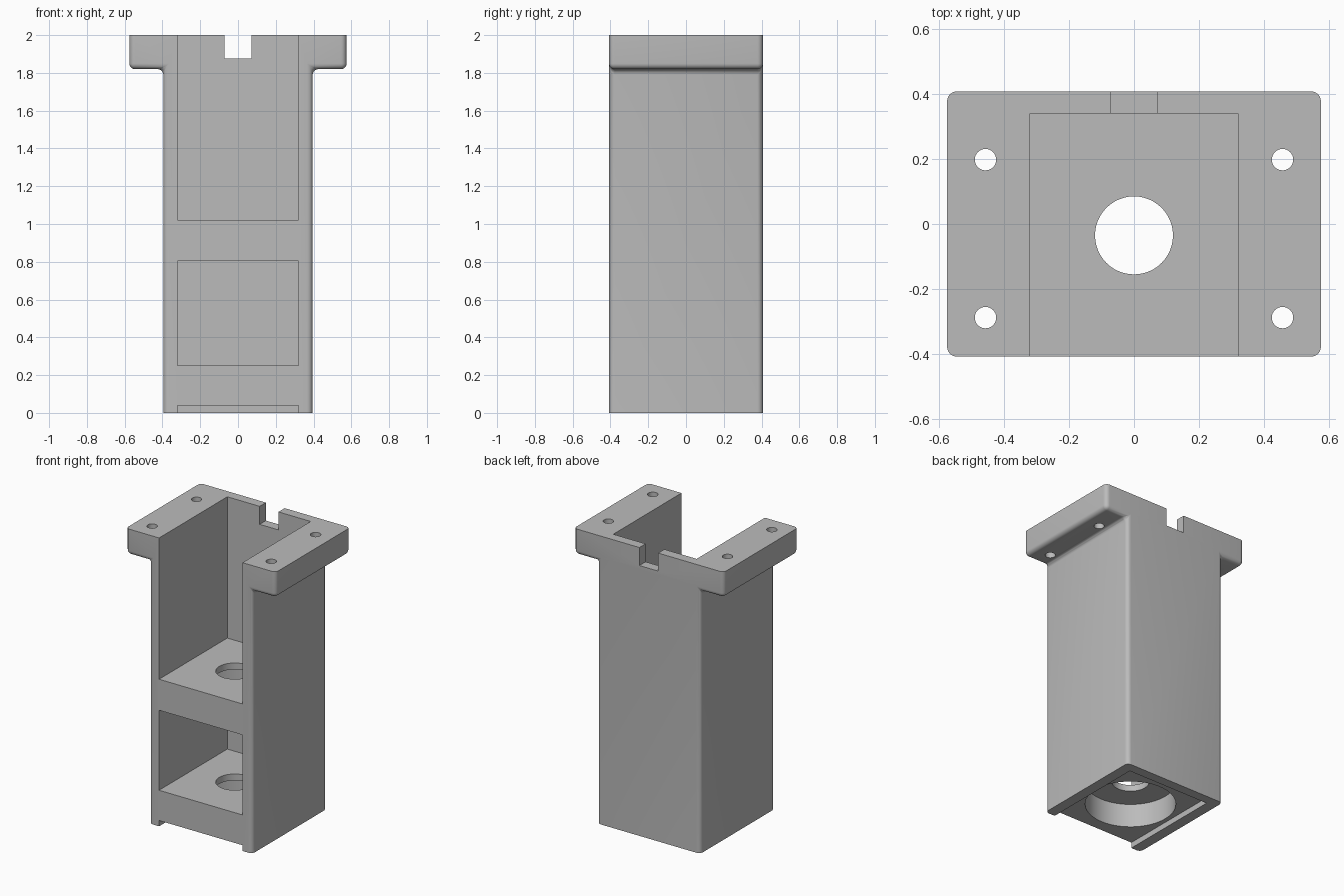
import bpy, bmesh, math
from mathutils import Matrix, Vector

cube = bpy.data.objects.get("Cube")
if cube:
    bpy.data.objects.remove(cube, do_unlink=True)

grey = bpy.data.materials.new("light_grey")
grey.use_nodes = True
grey.diffuse_color = (0.5, 0.5, 0.5, 1)
grey.node_tree.nodes["Principled BSDF"].inputs["Base Color"].default_value = (0.5, 0.5, 0.5, 1)

BODY_X, FLANGE_X, HALF_Y = 0.395, 0.575, 0.408
FLANGE_Z, TOP = 1.82, 2.0
POCKET_X, POCKET_BACK = 0.32, 0.34
BORE_Y = -0.035


def make_object(bm, name):
    mesh = bpy.data.meshes.new(name)
    bm.to_mesh(mesh)
    bm.free()
    mesh.materials.append(grey)
    obj = bpy.data.objects.new(name, mesh)
    bpy.context.collection.objects.link(obj)
    return obj


def cut(target, bm):
    """Subtract a cutter, then discard it."""
    cutter = make_object(bm, "cutter")
    cutter.hide_render = True
    mod = target.modifiers.new("cut", "BOOLEAN")
    mod.operation = "DIFFERENCE"
    mod.solver = "EXACT"
    mod.object = cutter
    bpy.context.view_layer.objects.active = target
    bpy.ops.object.modifier_apply(modifier=mod.name)
    bpy.data.objects.remove(cutter, do_unlink=True)


def cut_box(target, half_x, y0, y1, z0, z1):
    bm = bmesh.new()
    size = Matrix.Diagonal((2 * half_x, y1 - y0, z1 - z0, 1))
    bmesh.ops.create_cube(bm, size=1, matrix=Matrix.Translation((0, (y0 + y1) / 2, (z0 + z1) / 2)) @ size)
    cut(target, bm)


def cut_hole(target, x, y, radius, z0, z1, sides=48):
    bm = bmesh.new()
    bmesh.ops.create_cone(bm, cap_ends=True, segments=sides, radius1=radius, radius2=radius,
                          depth=z1 - z0, matrix=Matrix.Translation((x, y, (z0 + z1) / 2)))
    cut(target, bm)


# Flanged column: T profile extruded front to back
bm = bmesh.new()
half = [(BODY_X, 0), (BODY_X, FLANGE_Z), (FLANGE_X, FLANGE_Z), (FLANGE_X, TOP)]
outline = half + [(-x, z) for x, z in reversed(half)]
face = bm.faces.new([bm.verts.new((x, -HALF_Y, z)) for x, z in outline])
grown = bmesh.ops.extrude_face_region(bm, geom=[face])["geom"]
bmesh.ops.translate(bm, vec=Vector((0, 2 * HALF_Y, 0)),
                    verts=[g for g in grown if isinstance(g, bmesh.types.BMVert)])
bmesh.ops.recalc_face_normals(bm, faces=bm.faces)

# Round every edge except the flat top and bottom outlines
rounded = [e for e in bm.edges
           if not any(all(abs(v.co.z - z) < 1e-4 for v in e.verts) for z in (0, TOP))]
bmesh.ops.bevel(bm, geom=rounded, offset=0.03, segments=6, profile=0.5,
                affect="EDGES", clamp_overlap=True)
housing = make_object(bm, "flanged_housing")

# Upper and lower front pockets, bottom recess, rear notch
cut_box(housing, POCKET_X, -1, POCKET_BACK, 1.02, 2.5)
cut_box(housing, POCKET_X, -1, POCKET_BACK, 0.25, 0.805)
cut_box(housing, POCKET_X, -1, POCKET_BACK, -0.5, 0.04)
cut_box(housing, 0.072, 0.2, 1, 1.875, 2.5)

# Bearing seats under both shelves, with a shaft hole through each
for seat_start, seat_top in ((-0.1, 0.205), (0.7, 0.975)):
    cut_hole(housing, 0, BORE_Y, 0.29, seat_start, seat_top, 64)
    cut_hole(housing, 0, BORE_Y, 0.12, seat_top - 0.05, seat_top + 0.1)

# Flange screw holes
for x in (-0.457, 0.457):
    for y in (-0.288, 0.198):
        cut_hole(housing, x, y, 0.033, 1.7, 2.2, 32)

# Smooth rounds with crisp corners
bpy.ops.object.select_all(action="DESELECT")
housing.select_set(True)
bpy.context.view_layer.objects.active = housing
bpy.ops.object.shade_smooth_by_angle(angle=math.radians(30))
